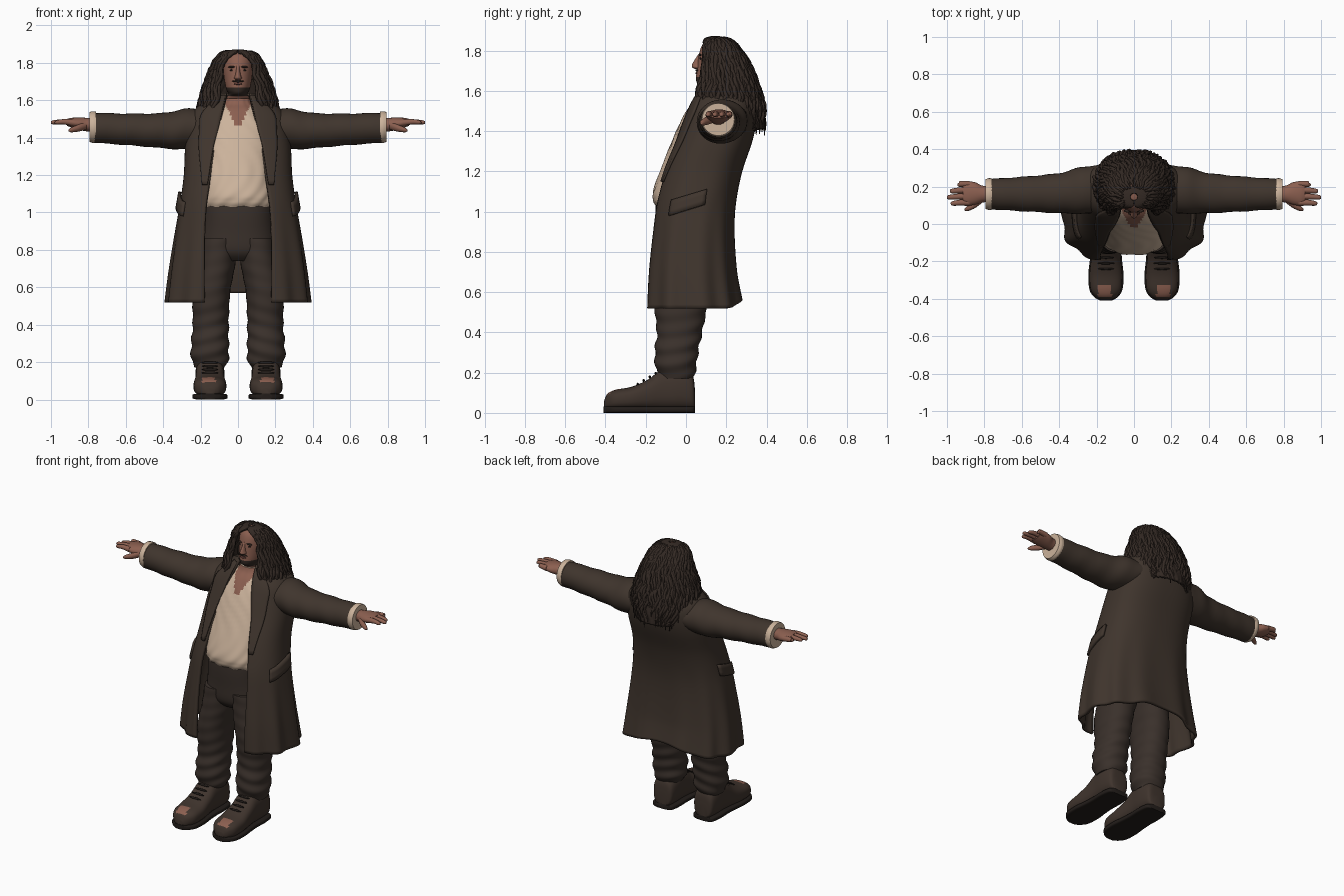
import bpy, bmesh, math, random
from math import sin, cos, pi, radians, copysign

random.seed(4)
if "Cube" in bpy.data.objects:
    bpy.data.objects.remove(bpy.data.objects["Cube"], do_unlink=True)


def material(name, rgb):
    m = bpy.data.materials.new(name)
    m.use_nodes = True
    m.diffuse_color = (*rgb, 1)
    for node in m.node_tree.nodes:
        if node.type == 'BSDF_PRINCIPLED':
            node.inputs["Base Color"].default_value = (*rgb, 1)
    return m


COAT = material("brown coat wool", (.050, .035, .026))
HAIR = material("dark brown hair", (.033, .022, .017))
PANTS = material("dark trouser cloth", (.042, .030, .024))
SKIN = material("skin", (.26, .115, .08))
SHIRT = material("cream shirt", (.60, .45, .33))
BOOT = material("worn boot leather", (.050, .034, .026))
SOLE = material("black sole", (.016, .012, .010))
LIPS = material("lips", (.13, .05, .04))


def smooth_rows(rows, per=5):
    """Catmull-Rom interpolation of section parameters."""
    out, last = [], len(rows) - 1
    for i in range(last):
        a, b, c, d = (rows[min(max(i + k, 0), last)] for k in (-1, 0, 1, 2))
        for k in range(per):
            t = k / per
            out.append(tuple(.5 * (2 * q + (r - p) * t + (2 * p - 5 * q + 4 * r - s) * t * t
                                   + (3 * q - p - 3 * r + s) * t ** 3)
                             for p, q, r, s in zip(a, b, c, d)))
    return out + [rows[-1]]


def power(v, e):
    return copysign(abs(v) ** e, v)


def oval(z, hw, yf, yb, t, e=1, f=1, cx=0):
    """Point on a horizontal section; t = 0 is the front."""
    return (cx + f * hw * power(sin(t), e),
            (yf + yb) / 2 - f * (yb - yf) / 2 * power(cos(t), e), z)


def turn(n):
    return [2 * pi * i / n for i in range(n)]


def span(a, b, n):
    return [a + (b - a) * i / (n - 1) for i in range(n)]


def skin_grid(name, grid, mats, closed=True, thick=0, mirror=False, rule=None):
    """Mesh from rows of points, capped when closed, solidified when open."""
    bm = bmesh.new()
    vs = [[bm.verts.new(p) for p in row] for row in grid]
    n = len(vs[0])
    for lo, hi in zip(vs, vs[1:]):
        for i in range(n if closed else n - 1):
            j = (i + 1) % n
            bm.faces.new((lo[i], lo[j], hi[j], hi[i]))
    if closed:
        bm.faces.new(vs[0][::-1])
        bm.faces.new(vs[-1])
        bmesh.ops.recalc_face_normals(bm, faces=bm.faces)
    bm.normal_update()
    if rule:
        for f in bm.faces:
            f.material_index = int(rule(f.calc_center_median(), f.normal))
    return finish(name, bm, mats, thick, mirror)


def finish(name, bm, mats, thick=0, mirror=False):
    me = bpy.data.meshes.new(name)
    bm.to_mesh(me)
    bm.free()
    for m in mats:
        me.materials.append(m)
    me.shade_smooth()
    me.set_sharp_from_angle(angle=radians(50))
    ob = bpy.data.objects.new(name, me)
    bpy.context.collection.objects.link(ob)
    if thick:
        mod = ob.modifiers.new("thickness", 'SOLIDIFY')
        mod.thickness, mod.offset = thick, -1
    if mirror:
        ob.modifiers.new("both sides", 'MIRROR')
    return ob


def blob(name, loc, size, mat, mirror=False):
    bm = bmesh.new()
    bmesh.ops.create_uvsphere(bm, u_segments=12, v_segments=8, radius=1)
    for v in bm.verts:
        v.co = [c + s * q for c, s, q in zip(loc, size, v.co)]
    finish(name, bm, [mat], mirror=mirror)


def limb(name, rows, mat, ripple=0, n=20):
    """Mirrored tube along x; rows are x, y, z, y radius, z radius."""
    grid = [[(x, y + ry * cos(t) * f, z + rz * sin(t) * f) for t in turn(n)
             for f in [1 + ripple * sin(x * 45 + 2 * sin(t))]]
            for x, y, z, ry, rz in smooth_rows(rows, 6)]
    skin_grid(name, grid, [mat], mirror=True)


# Coat: open-fronted sheet, rows are z, half width, front, back, opening
E = .78
coat_rows = smooth_rows([
    (.52, .385, -.21, .28, .18), (.7, .365, -.20, .255, .18), (.9, .335, -.18, .243, .178),
    (1.05, .31, -.16, .25, .17), (1.2, .29, -.115, .28, .148), (1.35, .283, -.05, .33, .125),
    (1.45, .27, -.01, .35, .10), (1.52, .255, .02, .345, .085), (1.57, .21, .045, .33, .075),
    (1.61, .14, .07, .305, .068), (1.64, .105, .09, .285, .064)], 6)


def coat_edge(row):
    return math.asin((row[4] / row[1]) ** (1 / E))


def coat_point(row, t, scale=1.0):
    z = row[0]
    f = scale * (1 + .03 * max(0, (1.1 - z) / .6) * cos(11 * t))
    x, y, _ = oval(*row[:4], t, E, f)
    return x, y, z + .05 * max(0, -cos(t)) ** 8 * max(0, (.7 - z) / .17)


skin_grid("coat", [[coat_point(r, t) for t in span(coat_edge(r), 2 * pi - coat_edge(r), 90)]
                   for r in coat_rows], [COAT], False, .018)

# Lapels and pocket flaps follow the coat surface
lapel = [r for r in coat_rows if 1.15 < r[0] < 1.63]
skin_grid("lapels", [[coat_point(r, t, 1.06) for t in
                      span(coat_edge(r), coat_edge(r) + .1 + 1.1 * min(r[0] - 1.14, 1.9 - r[0], .36), 8)]
                     for r in lapel], [COAT], False, .01, True)
flap = [r for r in coat_rows if 1.0 < r[0] < 1.09]
skin_grid("pocket_flaps", [[(x, y, z + .3 * (y + .02)) for x, y, z in
                            (coat_point(r, t, 1.05) for t in span(1.05, 1.75, 10))]
                           for r in flap], [COAT], False, .016, True)

# Sleeves, shirt cuffs, hands
limb("sleeves", [(.17, .185, 1.46, .13, .09), (.28, .18, 1.447, .125, .108), (.4, .165, 1.438, .107, .094),
                 (.6, .16, 1.445, .092, .084), (.775, .16, 1.453, .08, .08)], COAT, .02, 32)
limb("shirt_cuffs", [(.758, .16, 1.456, .083, .083), (.775, .16, 1.456, .085, .085),
                     (.793, .16, 1.458, .08, .08)], SHIRT, 0, 28)
limb("hands", [(.76, .16, 1.465, .042, .036), (.81, .16, 1.47, .045, .036), (.85, .163, 1.475, .06, .033),
               (.89, .163, 1.48, .064, .026), (.915, .163, 1.482, .05, .018)], SKIN)
for finger, y, tip in (("little", .214, .945), ("ring", .18, .985), ("middle", .147, 1.0), ("index", .114, .98)):
    limb(finger + "_fingers", [(.88, y, 1.48, .017, .018), (.93, y, 1.485, .016, .015),
                               (tip - .01, y - .004, 1.482, .012, .011), (tip, y - .004, 1.48, .004, .004)], SKIN, 0, 10)
limb("thumbs", [(.81, .135, 1.465, .02, .022), (.85, .105, 1.452, .02, .02),
                (.89, .083, 1.442, .014, .014), (.905, .077, 1.438, .005, .005)], SKIN, 0, 10)

# Shirt with an open neck
shirt_rows = smooth_rows([
    (1.03, .195, -.15, .2), (1.06, .2, -.163, .2), (1.12, .2, -.158, .22), (1.3, .2, -.09, .26),
    (1.45, .19, -.025, .29), (1.54, .14, .03, .28), (1.58, .085, .07, .24), (1.61, .07, .085, .23)], 7)
skin_grid("shirt", [[oval(*r, t, .85, 1 + .012 * cos(14 * t + 9 * sin(r[0] * 9))) for t in turn(80)]
                    for r in shirt_rows], [SHIRT, SKIN],
          rule=lambda c, n: c.y < .12 and c.z > 1.45 and abs(c.x) < (c.z - 1.45) * .55)

# Trousers: hips and wrinkled legs
hips = smooth_rows([(.74, .12, -.10, .12), (.79, .19, -.14, .16), (.9, .195, -.15, .18), (1.07, .19, -.15, .19)])
skin_grid("trouser_hips", [[oval(*r, t, .85, 1 + .01 * sin(30 * r[0] + 3 * cos(t))) for t in turn(40)]
                           for r in hips], [PANTS])
legs = smooth_rows([
    (.86, .1, .095, -.15, .15), (.72, .115, .10, -.155, .14), (.6, .138, .10, -.16, .12),
    (.5, .145, .098, -.155, .10), (.4, .146, .096, -.145, .08), (.3, .15, .10, -.155, .06),
    (.22, .15, .10, -.15, .05), (.17, .15, .08, -.13, .035)], 8)
skin_grid("trouser_legs", [[oval(z, hw, yf, yb, t, .9,
                                 1 + .045 * min(1, max(.25, (.6 - z) / .25)) * sin(z * 75 + 2.5 * sin(t + .6)), cx)
                            for t in turn(32)] for z, cx, hw, yf, yb in legs], [PANTS], mirror=True)

# Boots: sections along y with half width, bottom and top
boot_rows = smooth_rows([
    (.045, .04, .02, .11), (.03, .068, .015, .19), (-.04, .078, .015, .225), (-.12, .076, .015, .215),
    (-.19, .08, .015, .165), (-.27, .088, .015, .13), (-.35, .082, .015, .115), (-.39, .055, .018, .095),
    (-.407, .025, .025, .06)], 6)


def boot_section(y, hw, lo, hi, e):
    return [(.15 + hw * power(cos(t), e), y, (lo + hi) / 2 + (hi - lo) / 2 * power(sin(t), e)) for t in turn(28)]


skin_grid("boots", [boot_section(*r, .75) for r in boot_rows], [BOOT, SKIN], mirror=True,
          rule=lambda c, n: n.z > .3 and -.39 < c.y < -.325 and abs(c.x - .157) < .036)
skin_grid("boot_soles", [boot_section(y * 1.005, hw + .006, 0, .032, .4) for y, hw, lo, hi in boot_rows],
          [SOLE], mirror=True)
for k in range(4):
    blob("boot_lace", (.15, -.15 - .03 * k, .197 - .018 * k), (.045, .006, .007), SOLE, True)

# Head, with the beard coloured along the jaw
head_rows = smooth_rows([
    (1.5, .07, .09, .23), (1.58, .06, .10, .22), (1.618, .058, .088, .23), (1.635, .05, .058, .23),
    (1.66, .063, .05, .24), (1.72, .075, .056, .26), (1.78, .079, .064, .265), (1.83, .072, .082, .25),
    (1.86, .04, .115, .21)], 6)
skin_grid("head", [[oval(*r, t) for t in turn(48)] for r in head_rows], [SKIN, HAIR],
          rule=lambda c, n: 1.622 < c.z < 1.672 and c.y < .15)
nose = smooth_rows([(1.708, .012, .046, .09), (1.718, .021, .03, .09), (1.735, .015, .032, .09),
                    (1.765, .01, .05, .09), (1.785, .012, .064, .09)])
skin_grid("nose", [[oval(*r, t) for t in turn(16)] for r in nose], [SKIN])
blob("eyes", (.031, .073, 1.761), (.014, .006, .006), SOLE, True)
blob("eyebrows", (.034, .07, 1.778), (.021, .008, .005), HAIR, True)
blob("moustache", (0, .055, 1.702), (.032, .008, .006), HAIR)
blob("mouth", (0, .053, 1.688), (.022, .006, .006), LIPS)

# Hair: rippled shell, rows are z, half width, front, back, opening angle
hair_rows = smooth_rows([
    (1.41, .165, .10, .395, 115), (1.5, .208, .03, .39, 52), (1.58, .205, .028, .372, 33),
    (1.66, .185, .045, .345, 30), (1.74, .155, .065, .312, 33), (1.8, .13, .07, .272, 35),
    (1.842, .1, .08, .235, 18), (1.863, .066, .095, .2, 3), (1.872, .02, .125, .165, 1)], 5)


def hair_point(row, t, scale=1.0):
    return oval(*row[:4], t, .92, scale * (1 + .02 * cos(32 * t + 3 * sin(row[0] * 30))))


skin_grid("hair_shell", [[hair_point(r, t) for t in span(radians(r[4]), 2 * pi - radians(r[4]), 130)]
                         for r in hair_rows], [HAIR], False, .015)

# Loose wavy locks over the shell
curve = bpy.data.curves.new("hair_locks", 'CURVE')
curve.dimensions = '3D'
curve.bevel_depth, curve.bevel_resolution, curve.use_fill_caps = .0105, 1, True
curve.materials.append(HAIR)
for base in span(.62, 2 * pi - .62, 84):
    phase, stop, pts = random.uniform(0, 6), random.randint(0, 5), []
    for i in range(len(hair_rows) - random.randint(5, 12), stop, -1):
        t = base + .05 * sin(i * .8 + phase)
        if radians(hair_rows[i][4]) > min(base, 2 * pi - base) + .12:
            break
        pts.append(hair_point(hair_rows[i], t, 1 + .02 * sin(i * 1.1 + phase)))
    x, y, z = pts[-1]
    pts.append((x * 1.02, y, z - random.uniform(.02, .045)))
    lock = curve.splines.new('POLY')
    lock.points.add(len(pts) - 1)
    for k, p in enumerate(pts):
        lock.points[k].co = (*p, 1)
        lock.points[k].radius = min(1, .4 + k * .15, .2 + (len(pts) - 1 - k) * .25)
    lock.use_smooth = True
bpy.context.collection.objects.link(bpy.data.objects.new("hair_locks", curve))
